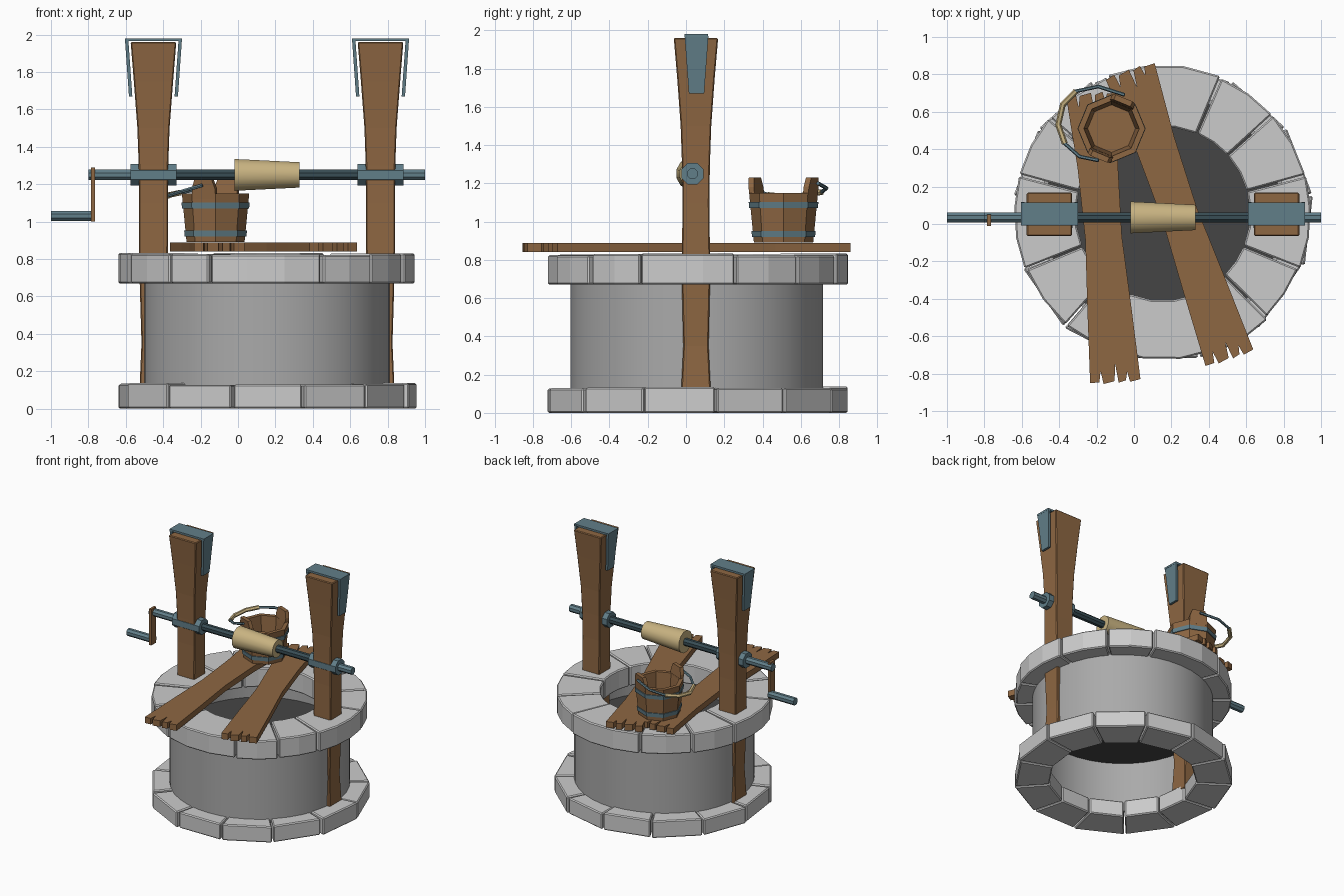
import bpy, bmesh, random
from math import sin, cos, pi, radians
from mathutils import Vector

if "Cube" in bpy.data.objects:
    bpy.data.objects.remove(bpy.data.objects["Cube"])

random.seed(4)
CX, CY = 0.155, 0.055          # centre of the well shaft
AY, AZ = 0.035, 1.25           # axle line


def material(name, rgb):
    m = bpy.data.materials.new(name)
    m.diffuse_color = (*rgb, 1)
    m.use_nodes = True
    m.node_tree.nodes["Principled BSDF"].inputs["Base Color"].default_value = m.diffuse_color
    return m


WOOD = material("wood", (0.27, 0.135, 0.055))
IRON = material("iron", (0.12, 0.21, 0.25))
DARK_IRON = material("dark_iron", (0.04, 0.075, 0.09))
ROPE = material("rope", (0.58, 0.45, 0.22))
WALL = material("wall_stone", (0.4, 0.4, 0.4))
WATER = material("dark_water", (0.06, 0.06, 0.06))


def mesh(name, verts, faces, mat=None, bevel=0, smooth=False):
    me = bpy.data.meshes.new(name)
    me.from_pydata([tuple(v) for v in verts], [], faces)
    bm = bmesh.new()
    bm.from_mesh(me)
    bmesh.ops.recalc_face_normals(bm, faces=bm.faces)
    bm.to_mesh(me)
    bm.free()
    ob = bpy.data.objects.new(name, me)
    bpy.context.collection.objects.link(ob)
    if mat:
        me.materials.append(mat)
    if bevel:
        b = ob.modifiers.new("bevel", 'BEVEL')
        b.width, b.segments = bevel, 1
    if smooth:
        bpy.ops.object.select_all(action='DESELECT')
        ob.select_set(True)
        bpy.context.view_layer.objects.active = ob
        bpy.ops.object.shade_smooth_by_angle(angle=radians(35))
    return ob


def loft(name, rings, mat=None, closed=False, **kw):
    n, m = len(rings[0]), len(rings)
    faces = []
    for i in range(m if closed else m - 1):
        a, b = i * n, (i + 1) % m * n
        faces += [(a + j, a + (j + 1) % n, b + (j + 1) % n, b + j) for j in range(n)]
    if not closed:
        faces += [tuple(range(n)), tuple(range((m - 1) * n, m * n))]
    return mesh(name, [v for r in rings for v in r], faces, mat, **kw)


def circle(x, y, z, r, n, a0=0):
    return [(x + r * cos(a0 + 2 * pi * i / n), y + r * sin(a0 + 2 * pi * i / n), z)
            for i in range(n)]


def lathe(name, x, y, profile, n, mat=None, a0=0, closed=True, **kw):
    return loft(name, [circle(x, y, z, r, n, a0) for r, z in profile], mat, closed, **kw)


def rod(name, x0, x1, z, r0, r1, n, mat, **kw):
    rings = [[(x, AY + r * cos(2 * pi * (i + .5) / n), z + r * sin(2 * pi * (i + .5) / n))
              for i in range(n)] for x, r in ((x0, r0), (x1, r1))]
    return loft(name, rings, mat, **kw)


def rect(x, y, z, hx, hy):
    return [(x - hx, y - hy, z), (x + hx, y - hy, z), (x + hx, y + hy, z), (x - hx, y + hy, z)]


def box(name, x0, x1, y0, y1, z0, z1, mat, **kw):
    x, y, hx, hy = (x0 + x1) / 2, (y0 + y1) / 2, (x1 - x0) / 2, (y1 - y0) / 2
    return loft(name, [rect(x, y, z, hx, hy) for z in (z0, z1)], mat, **kw)


def stone_ring(name, angles, r0, r1, z0, z1, step):
    for k, a in enumerate(angles):
        b = angles[(k + 1) % len(angles)]
        b += 360 if b <= a else 0
        cnt = max(1, round((b - a) / step))
        ro, top = r1 + random.uniform(-.012, .008), z1 + random.uniform(-.008, .004)
        rings = []
        for i in range(cnt + 1):
            t = radians(a + 0.45 + (b - a - 0.9) * i / cnt)
            rings.append([(CX + r * cos(t), CY + r * sin(t), z)
                          for r, z in ((r0, z0), (ro, z0), (ro, top), (r0, top))])
        loft(f"{name}_{k + 1}", rings, bevel=0.008)


# Stone rings, shaft wall and water
stone_ring("base_stone", [-103.5 + 360 / 13 * i for i in range(13)], 0.54, 0.80, 0.0, 0.135, 30)
stone_ring("rim_stone", [-22, 15, 42, 67, 112, 140, 165, 202, 229, 247, 292, 315],
           0.465, 0.79, 0.67, 0.83, 13)
lathe("shaft_wall", CX, CY, [(0.66, 0.1), (0.66, 0.7), (0.635, 0.7), (0.635, 0.1)], 40, WALL, smooth=True)
lathe("water", CX, CY, [(0.64, 0.50), (0.64, 0.51)], 40, WATER, closed=False)

# Posts with iron straps and axle collars, mirrored about the shaft
POST = [(0.1, .075, .078), (0.35, .064, .066), (0.65, .073, .073), (0.85, .077, .073),
        (1.1, .078, .07), (1.3, .079, .073), (1.5, .086, .08), (1.75, .105, .098), (1.96, .122, .116)]
for side, s in (("left", -1), ("right", 1)):
    px = CX + s * 0.607
    loft(side + "_post", [rect(px, 0.052, z, hx, hy) for z, hx, hy in POST], WOOD, bevel=0.006)
    box(side + "_strap_top", px - .153, px + .153, -.008, .116, 1.965, 1.98, IRON)
    for e, d in (("outer", s), ("inner", -s)):
        loft(f"{side}_strap_{e}", [rect(px + d * .122, .055, 1.67, .009, .04),
                                   rect(px + d * .143, .055, 1.97, .009, .062)], IRON)
    rod(side + "_collar", px - .122, px + .122, AZ, .062, .062, 8, IRON)

# Axle, rope drum and crank
rod("axle", -0.57, 0.88, AZ, .03, .03, 8, DARK_IRON)
rod("axle_left_end", -0.80, -0.55, AZ, .03, .03, 8, IRON)
rod("axle_right_end", 0.86, 1.0, AZ, .03, .03, 8, IRON)
rod("rope_drum", -0.02, 0.33, AZ, .088, .07, 12, ROPE, smooth=True)
box("crank_arm", -0.785, -0.765, -.01, .05, 1.0, 1.29, WOOD)
rod("crank_handle", -1.0, -0.77, 1.03, .03, .03, 8, IRON)


# Split-ended planks lying over the shaft
def plank(name, p, q):
    p, q = Vector(p), Vector(q)
    u = (q - p).normalized()
    v, L = Vector((u.y, -u.x)), (q - p).length
    side = [(0, .135), (.25, .118), (.5, .098), (.75, .108), (1, .138)]
    teeth = [(-.55, .06), (.05, .09), (.5, .045)]
    pts = [(f * L, w) for f, w in side]
    for c, d in reversed(teeth):
        pts += [(L, (c + .08) * .138), (L - d, c * .138), (L + .012, (c - .08) * .138)]
    pts += [(f * L, -w) for f, w in reversed(side)]
    for c, d in teeth:
        pts += [(0, (c - .08) * .135), (d, c * .135), (-.01, (c + .08) * .135)]
    flat = [p + u * a + v * b for a, b in pts]
    loft(name, [[(f.x, f.y, z) for f in flat] for z in (.84, .888)], WOOD)


plank("plank_left", (-0.10, -0.84), (-0.225, 0.69))
plank("plank_right", (0.51, -0.715), (-0.02, 0.815))

# Bucket: shell, floor, hoops and two tall ear staves
BX, BY = -0.12, 0.51
lathe("bucket_shell", BX, BY, [(.155, .89), (.18, 1.15), (.148, 1.15), (.125, .89)], 8, WOOD)
lathe("bucket_floor", BX, BY, [(.14, .892), (.14, .92)], 8, WOOD, closed=False)
for k, z in enumerate((.92, 1.07)):
    r = .155 + (z - .89) * .096
    lathe(f"bucket_hoop_{k + 1}", BX, BY, [(r + .007, z), (r + .01, z + .032), (r - .01, z + .032), (r - .01, z)],
          8, IRON)
for k, a in enumerate((67.5, 247.5)):
    d = Vector((cos(radians(a)), sin(radians(a))))
    t = Vector((-d.y, d.x))
    rings = []
    for z, ro, w in ((1.12, .164, .066), (1.18, .171, .066), (1.23, .177, .048)):
        rings.append([(BX + d.x * r + t.x * h, BY + d.y * r + t.y * h, z)
                      for r, h in ((ro - .03, -w), (ro, -w), (ro, w), (ro - .03, w))])
    loft(f"bucket_ear_{k + 1}", rings, WOOD)


# Bucket bail and its grip
def tube(name, pts, r, mat, n=6):
    pts = [Vector(p) for p in pts]
    rings = []
    for i, p in enumerate(pts):
        d = (pts[min(i + 1, len(pts) - 1)] - pts[max(i - 1, 0)]).normalized()
        s = d.cross(Vector((0, 0, 1))).normalized()
        w = s.cross(d)
        rings.append([p + r * (cos(2 * pi * j / n) * s + sin(2 * pi * j / n) * w) for j in range(n)])
    loft(name, rings, mat)


BAIL = [(-.19, .34, 1.195), (-.29, .36, 1.165), (-.37, .43, 1.14), (-.405, .53, 1.13),
        (-.38, .64, 1.14), (-.31, .71, 1.155), (-.19, .735, 1.175), (-.05, .69, 1.2)]
tube("bucket_bail", BAIL, .01, IRON)
tube("bail_grip", BAIL[2:6], .016, ROPE)
